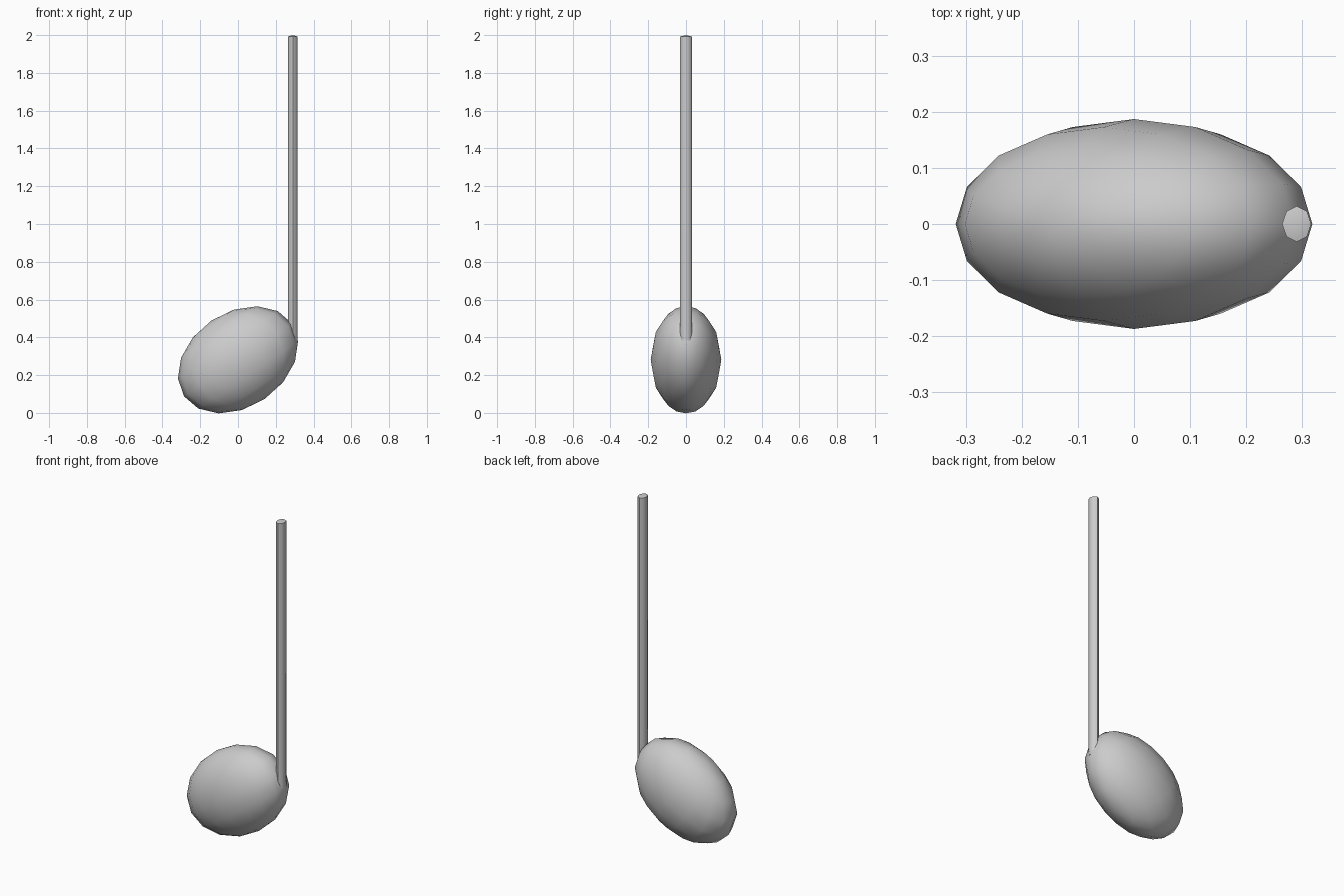
import bpy, math

if "Cube" in bpy.data.objects:
    bpy.data.objects.remove(bpy.data.objects["Cube"])

# note head: tilted, flattened low-poly ellipsoid
bpy.ops.mesh.primitive_uv_sphere_add(segments=16, ring_count=8, radius=1,
                                     location=(0, 0, 0.281),
                                     rotation=(0, math.radians(-34), 0))
head = bpy.context.object
head.name = "note_head"
head.scale = (0.345, 0.187, 0.251)
bpy.ops.object.transform_apply(location=False, rotation=True, scale=True)
bpy.ops.object.shade_smooth()

# stem: thin upright rod with a slightly domed top, sunk into the head
bottom, top = 0.36, 1.992
bpy.ops.mesh.primitive_cylinder_add(vertices=8, radius=1, depth=top - bottom,
                                    end_fill_type='TRIFAN',
                                    location=(0.29, 0, (top + bottom) / 2))
stem = bpy.context.object
stem.name = "stem"
stem.scale = (0.026, 0.032, 1)
bpy.ops.object.transform_apply(location=False, rotation=False, scale=True)
for v in stem.data.vertices:
    if v.co.z > 0 and math.hypot(v.co.x, v.co.y) < 0.005:
        v.co.z += 0.008
bpy.ops.object.shade_smooth_by_angle(angle=math.radians(50))
